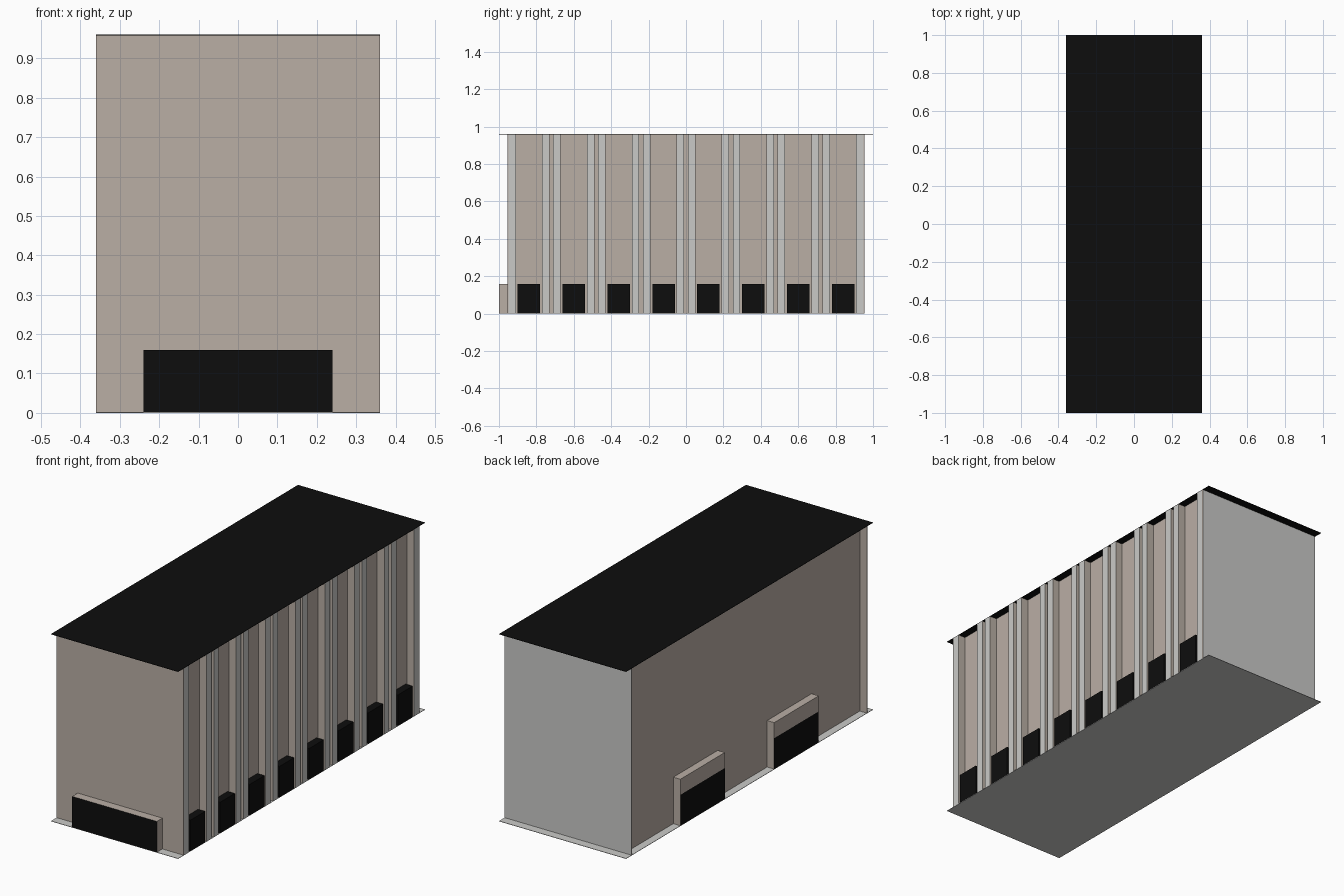
import bpy

if "Cube" in bpy.data.objects:
    bpy.data.objects.remove(bpy.data.objects["Cube"])


def material(name, rgb):
    m = bpy.data.materials.new(name)
    m.diffuse_color = (*rgb, 1)
    m.use_nodes = True
    m.node_tree.nodes["Principled BSDF"].inputs["Base Color"].default_value = m.diffuse_color
    return m


TAN = material("tan_wall", (0.49, 0.425, 0.375))
GREY = material("light_grey", (0.59, 0.59, 0.575))
BLACK = material("black", (0.004, 0.004, 0.004))


def box(name, x, y, z, mat, face_mat=None, face_dir=None):
    """Box from (min, max) ranges; faces looking along face_dir take face_mat."""
    verts = [(a, b, c) for a in x for b in y for c in z]
    faces = [(0, 1, 3, 2), (4, 6, 7, 5), (0, 4, 5, 1),
             (2, 3, 7, 6), (0, 2, 6, 4), (1, 5, 7, 3)]
    me = bpy.data.meshes.new(name)
    me.from_pydata(verts, [], faces)
    me.materials.append(mat)
    if face_mat:
        me.materials.append(face_mat)
        for p in me.polygons:
            if sum(n * d for n, d in zip(p.normal, face_dir)) > 0.9:
                p.material_index = 1
    ob = bpy.data.objects.new(name, me)
    bpy.context.collection.objects.link(ob)
    return ob


W, TOP = 0.36, 0.96      # half width, height
IN, END = 0.32, 0.955    # recessed side walls, end walls
T = 0.002                # sheet thickness

# Ground sheet and flat roof
box("base_sheet", (-W, W), (-1, 1), (0, T), GREY)
box("roof", (-W, W), (-1, 1), (TOP - T, TOP), BLACK)

# Main body and end walls, which stand out past the side walls
Z = (T, TOP - T)
box("main_body", (-IN, IN), (-0.95, 0.95), Z, TAN)
box("front_wall", (-W, W), (-END, -0.95), Z, TAN)
box("back_wall", (-W, W), (0.95, END), Z, TAN, GREY, (0, 1, 0))

# Front entrance block with a black face
box("front_entrance", (-0.24, 0.24), (-1, -END), (T, 0.16), TAN, BLACK, (0, -1, 0))

# Right side: eight bays, each a black block between two grey-faced pillars
for i in range(8):
    c = -0.84 + 0.24 * i
    box(f"bay_block_{i + 1}", (IN, W), (c - 0.06, c + 0.06), (T, 0.16), BLACK)
    for side, off in (("a", -0.09), ("b", 0.09)):
        box(f"pillar_{i + 1}{side}", (IN, W), (c + off - 0.02, c + off + 0.02),
            Z, TAN, GREY, (1, 0, 0))

# Left side: two doorway blocks, black below and tan above
for i, c in enumerate((-0.38, 0.38)):
    y = (c - 0.18, c + 0.18)
    box(f"left_doorway_{i + 1}", (-W, -IN), y, (T, 0.16), TAN, BLACK, (-1, 0, 0))
    box(f"left_lintel_{i + 1}", (-W, -IN), y, (0.16, 0.24), TAN)
